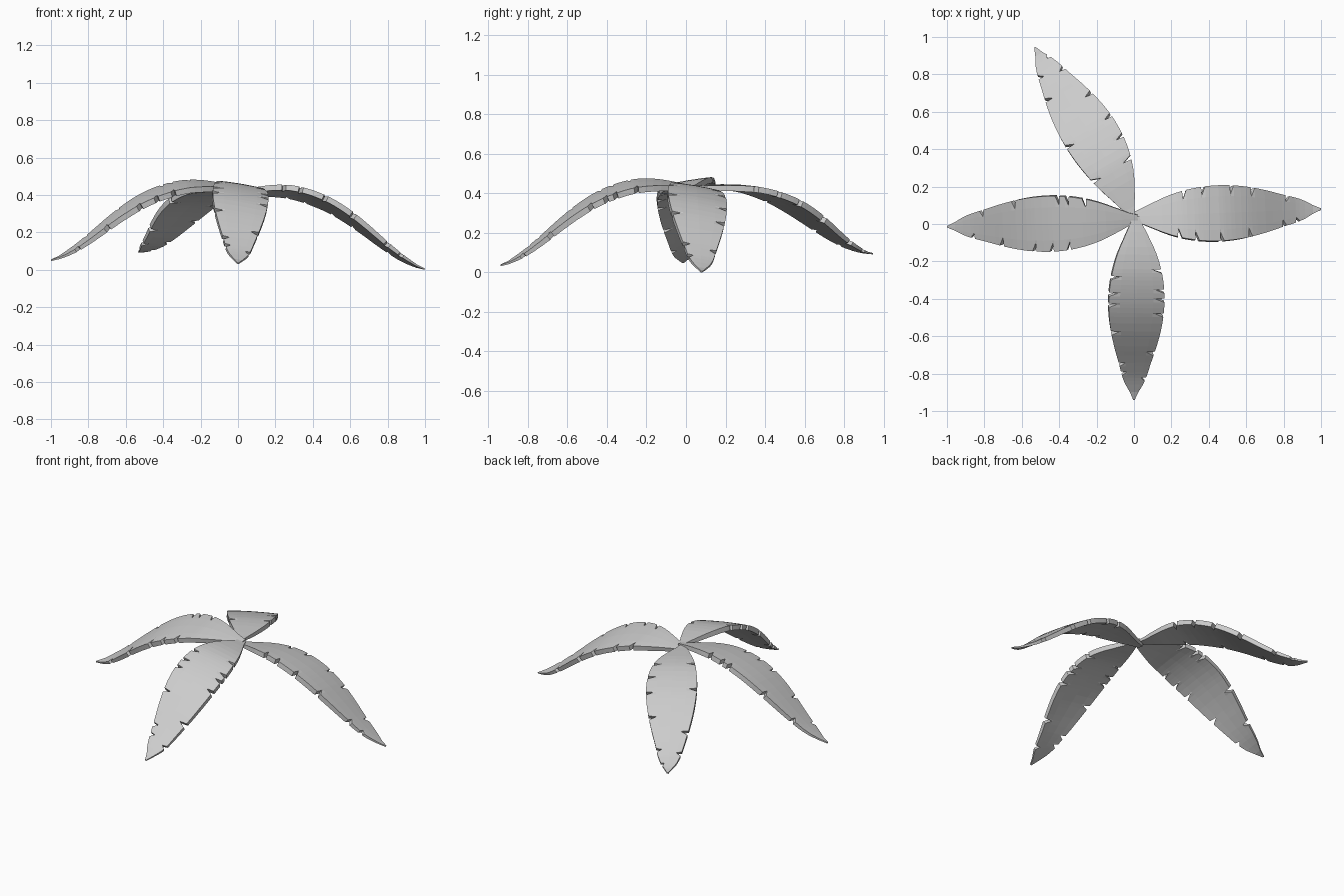
import bpy, bmesh
from mathutils import Vector

if "Cube" in bpy.data.objects:
    bpy.data.objects.remove(bpy.data.objects["Cube"])

grey = bpy.data.materials.new("leaf_grey")
grey.diffuse_color = (0.6, 0.6, 0.6, 1)
grey.use_nodes = True
grey.node_tree.nodes["Principled BSDF"].inputs["Base Color"].default_value = grey.diffuse_color

# spine height and half width along the leaf (t from 0 to 1, steps of 0.1)
HEIGHT = [.44, .455, .466, .463, .44, .401, .343, .268, .185, .11, .058]
WIDTH = [.018, .06, .103, .131, .146, .148, .138, .116, .086, .055, .004]
THICK = [.016, .026, .03, .03, .03, .03, .03, .028, .024, .016, .007]


def curve(tab, t):
    """Smooth lookup through evenly spaced values."""
    f = max(0, min(.99999, t)) * (len(tab) - 1)
    i = int(f)
    u = f - i
    g = lambda k: tab[max(0, min(len(tab) - 1, k))]
    a, b, c, d = g(i - 1), g(i), g(i + 1), g(i + 2)
    return b + .5 * u * (c - a + u * (2*a - 5*b + 4*c - d + u * (3*(b - c) + d - a)))


def make_leaf(name, base, tip, lift0, lift1, bow, notches, roll=.17, sag=0):
    base, tip = Vector(base), Vector(tip)
    along = tip - base
    direction = along.normalized()
    right = Vector((direction.y, -direction.x))

    # stations: even steps plus three around every tear
    tears = notches[0] + notches[1]
    ts = [i / 24 for i in range(25)]
    ts = [t for t in ts if all(abs(t - n) > .02 for n in tears)]
    for n in tears:
        ts += [n - .004, n, n + .018]
    ts = sorted(set(ts))

    def width(t, side):
        w = curve(WIDTH, t)
        for n in notches[side]:
            if -.003 < t - n < .018:      # wedge: steep inner side, slanted outer side
                w -= min(.045, w * .42) * (1 - max(0, t - n) / .018)
        return max(w, .0015)

    def height(t):
        return curve(HEIGHT, t) + lift0 + (lift1 - lift0) * t - sag * 4 * t * (1 - t)

    bm = bmesh.new()
    top, low = [], []
    for t in ts:
        slope = (height(min(1, t + .02)) - height(max(0, t - .02))) / .04
        n = Vector((-direction.x * slope - right.x * roll,
                    -direction.y * slope - right.y * roll, 1)).normalized()
        mid = base + along * t + right * bow * 6.75 * t * (1 - t) ** 2
        rt, rl = [], []
        for k in (-1, -.6, 0, .6, 1):
            s = k * (width(t, 0 if k < 0 else 1) if abs(k) == 1 else
                     min(curve(WIDTH, t), width(t, 0 if k < 0 else 1) / .65))
            p = mid + right * s
            v = Vector((p.x, p.y, height(t) + s * roll - .005 * k * k * curve(WIDTH, t) / .15))
            rt.append(bm.verts.new(v))
            rl.append(bm.verts.new(v - n * curve(THICK, t)))
        top.append(rt)
        low.append(rl)

    # upper and lower skins, side walls and end caps
    for i in range(len(ts) - 1):
        for k in range(4):
            bm.faces.new((top[i][k], top[i][k+1], top[i+1][k+1], top[i+1][k]))
            bm.faces.new((low[i][k], low[i+1][k], low[i+1][k+1], low[i][k+1]))
        for k in (0, 4):
            bm.faces.new((top[i][k], top[i+1][k], low[i+1][k], low[i][k]))
    for i in (0, -1):
        for k in range(4):
            bm.faces.new((top[i][k], top[i][k+1], low[i][k+1], low[i][k]))
    bmesh.ops.recalc_face_normals(bm, faces=bm.faces)
    for v in bm.verts:
        v.co.z = max(v.co.z, 0)
    me = bpy.data.meshes.new(name)
    bm.to_mesh(me)
    bm.free()
    me.materials.append(grey)
    bpy.context.collection.objects.link(bpy.data.objects.new(name, me))


# four drooping leaves; tears listed for left and right side looking outward
make_leaf("left_leaf", (.02, .03), (-1, -.015), 0, -.004, -.01,
          ([.36, .45, .54, .71, .86], [.27, .36, .41, .64, .81]))
make_leaf("right_leaf", (-.02, .04), (1, .08), -.02, -.052, 0,
          ([.28, .38, .53, .64, .82], [.25, .34, .47, .62, .80, .87]))
make_leaf("front_leaf", (.01, .04), (0, -.94), -.003, -.02, -.01,
          ([.29, .40, .45, .53, .74, .88], [.33, .42, .48, .63, .80, .85]))
make_leaf("back_leaf", (-.01, .04), (-.53, .945), 0, .04, .03,
          ([.25, .47, .73, .85], [.26, .38, .50, .65, .83, .92]), roll=-.03, sag=.045)
